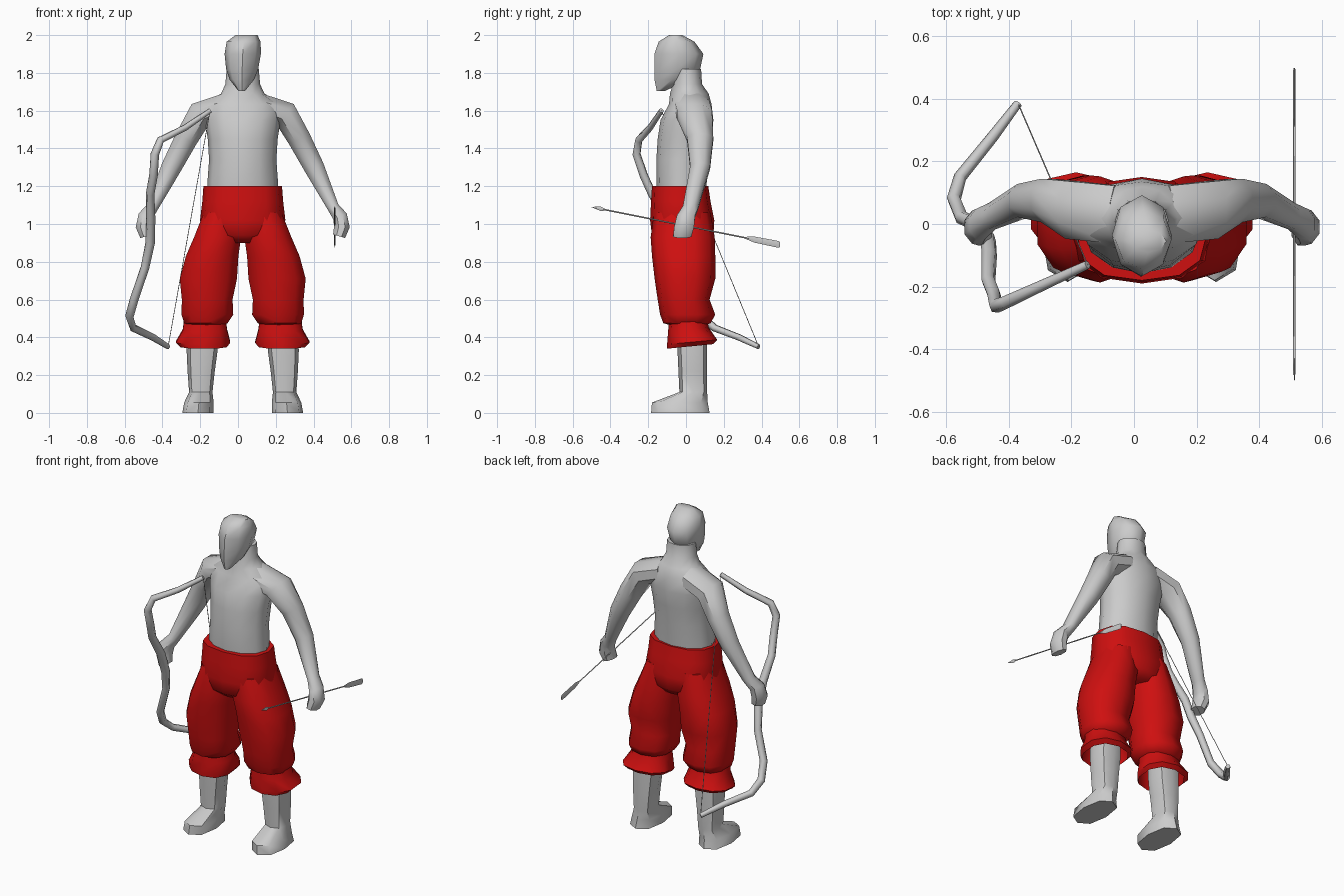
import bpy, bmesh, math
from mathutils import Vector

if "Cube" in bpy.data.objects:
    bpy.data.objects.remove(bpy.data.objects["Cube"])

CX = 0.025  # the figure's own centre line
red = bpy.data.materials.new("red_cloth")
red.diffuse_color = (0.62, 0.005, 0.005, 1)
red.use_nodes = True
red.node_tree.nodes["Principled BSDF"].inputs["Base Color"].default_value = red.diffuse_color


def skin(name, rings, caps=(True, True), origin=CX, mirror=False, mat=None):
    """Join successive rings of points into a skinned tube."""
    bm = bmesh.new()
    vs = [[bm.verts.new(p) for p in r] for r in rings]
    n = len(vs[0])
    for a, b in zip(vs, vs[1:]):
        for i in range(n):
            j = (i + 1) % n
            bm.faces.new((a[i], a[j], b[j], b[i]))
    if caps[0]:
        bm.faces.new(vs[0][::-1])
    if caps[1]:
        bm.faces.new(vs[-1])
    bmesh.ops.recalc_face_normals(bm, faces=bm.faces)
    me = bpy.data.meshes.new(name)
    bm.to_mesh(me)
    bm.free()
    ob = bpy.data.objects.new(name, me)
    ob.location.x = origin
    bpy.context.collection.objects.link(ob)
    if mat:
        me.materials.append(mat)
    if mirror:
        ob.modifiers.new("mirror", 'MIRROR')
    return ob


def level(z, cx, hx, yf, yb, n=10, p=1.0, tilt=0.0):
    """Horizontal ring from half width, front y and back y; tilt raises the back."""
    pts = []
    for i in range(n):
        t = 2 * math.pi * i / n - math.pi / 2
        c, s = (math.copysign(abs(f) ** p, f) for f in (math.cos(t), math.sin(t)))
        y = (yf + yb) / 2 + s * (yb - yf) / 2
        pts.append(Vector((cx + hx * c, y, z + tilt * s)))
    return pts


def levels(rows, **kw):
    return [level(*r, **kw) for r in rows]


def limb(rows, n=8):
    """Rings square to a path: x, y, z, radius in the xz plane, radius in y."""
    pos = [Vector(r[:3]) for r in rows]
    out = []
    for k, (c, r) in enumerate(zip(pos, rows)):
        d = pos[min(k + 1, len(pos) - 1)] - pos[max(k - 1, 0)]
        u = Vector((-d.z, 0, d.x)).normalized()
        out.append([c + u * r[3] * math.cos(a) + Vector((0, r[4] * math.sin(a), 0))
                    for a in (2 * math.pi * (i + 0.5) / n for i in range(n))])
    return out


def rod(name, points, depth, radii=None, res=1):
    cu = bpy.data.curves.new(name, 'CURVE')
    cu.dimensions = '3D'
    cu.bevel_depth, cu.bevel_resolution, cu.use_fill_caps = depth, res, True
    sp = cu.splines.new('POLY')
    sp.points.add(len(points) - 1)
    for i, p in enumerate(points):
        sp.points[i].co = (*p, 1)
        sp.points[i].radius = radii[i] if radii else 1
    ob = bpy.data.objects.new(name, cu)
    bpy.context.collection.objects.link(ob)


# bare torso with neck
skin("torso", levels([
    (1.14, 0, .185, -.150, .10), (1.22, 0, .187, -.157, .11), (1.34, 0, .178, -.157, .12),
    (1.45, 0, .185, -.150, .135), (1.55, 0, .20, -.135, .145), (1.635, 0, .21, -.09, .135),
    (1.69, 0, .115, -.085, .12), (1.74, 0, .092, -.07, .085), (1.82, 0, .085, -.06, .08)], n=12))

# head with pointed chin
skin("head", levels([
    (1.705, -.005, .018, -.155, -.11), (1.765, -.005, .065, -.167, .02),
    (1.82, -.003, .085, -.168, .075), (1.90, 0, .096, -.167, .092),
    (1.965, .005, .090, -.145, .045), (2.0, .02, .058, -.09, -.02)], n=8))

# arms with closed fists
skin("arms", limb([
    (.08, .03, 1.63, .07, .10), (.225, .045, 1.58, .077, .10), (.30, .075, 1.45, .066, .075),
    (.378, .075, 1.30, .058, .057), (.478, .025, 1.09, .034, .045),
    (.515, .0, 1.04, .042, .052), (.525, -.01, .985, .045, .057),
    (.51, -.02, .935, .036, .052)]), mirror=True)

# shins and feet
skin("lower_legs", levels([
    (.50, .21, .08, -.05, .11), (.33, .215, .082, -.045, .112), (.22, .22, .072, -.04, .112),
    (.11, .222, .062, -.035, .112), (.055, .232, .078, -.18, .115), (.0, .237, .083, -.185, .125)],
    n=8, p=.8), mirror=True)

# baggy trousers: seat, legs and flared cuffs
skin("trouser_seat", levels([
    (1.20, 0, .208, -.180, .118), (1.12, 0, .214, -.185, .13), (1.02, 0, .226, -.19, .15),
    (.94, 0, .20, -.18, .145), (.90, 0, .12, -.13, .11)], n=12, p=.8), mat=red)
skin("trouser_legs", levels([
    (1.06, .11, .10, -.17, .13), (.93, .133, .130, -.187, .152), (.83, .162, .145, -.18, .155),
    (.71, .182, .158, -.166, .155), (.60, .188, .14, -.15, .125), (.52, .187, .143, -.137, .155),
    (.475, .195, .12, -.12, .13), (.46, .20, .085, -.07, .09)], n=10, p=.85),
    mirror=True, mat=red)
skin("trouser_cuffs", levels([
    (.50, .20, .115, -.09, .11), (.44, .20, .122, -.095, .12), (.375, .21, .150, -.10, .165),
    (.352, .207, .128, -.10, .145)], n=10, p=.85, tilt=.012),
    caps=(True, False), mirror=True, mat=red)

# recurved bow and its string
bow = [(-.148, -.13, 1.60), (-.28, -.19, 1.51), (-.41, -.25, 1.445), (-.44, -.262, 1.37),
       (-.447, -.225, 1.26), (-.465, -.18, 1.16), (-.462, -.10, 1.03), (-.465, -.05, .90),
       (-.492, -.005, .77), (-.55, .02, .60), (-.575, .08, .51), (-.555, .15, .45),
       (-.45, .28, .40), (-.37, .385, .35)]
rod("bow", bow, .023, [.6, .75, .9, 1, 1, 1, 1.1, 1.1, 1, 1, 1, .9, .8, .6])
rod("bow_string", [bow[0], bow[-1]], .002, res=0)


# arrow: thin shaft, flat point and flat feathers
def blade(name, rows):
    skin(name, [[Vector((w, y, .99 - .2 * y)), Vector((0, y, .99 - .2 * y + h)),
                 Vector((-w, y, .99 - .2 * y)), Vector((0, y, .99 - .2 * y - h))]
                for y, w, h in rows], origin=.512)


rod("arrow_shaft", [(.512, -.48, 1.086), (.512, .48, .894)], .004, res=0)
blade("arrow_point", [(-.50, .001, .001), (-.45, .004, .012), (-.43, .004, .005)])
blade("arrow_feathers", [(.31, .003, .004), (.36, .004, .016), (.49, .004, .018), (.498, .002, .012)])

# soft shading across the low-poly faces
bpy.ops.object.select_all(action='DESELECT')
for ob in bpy.context.scene.objects:
    if ob.type == 'MESH':
        ob.select_set(True)
        bpy.context.view_layer.objects.active = ob
bpy.ops.object.shade_smooth_by_angle(angle=math.radians(50))
